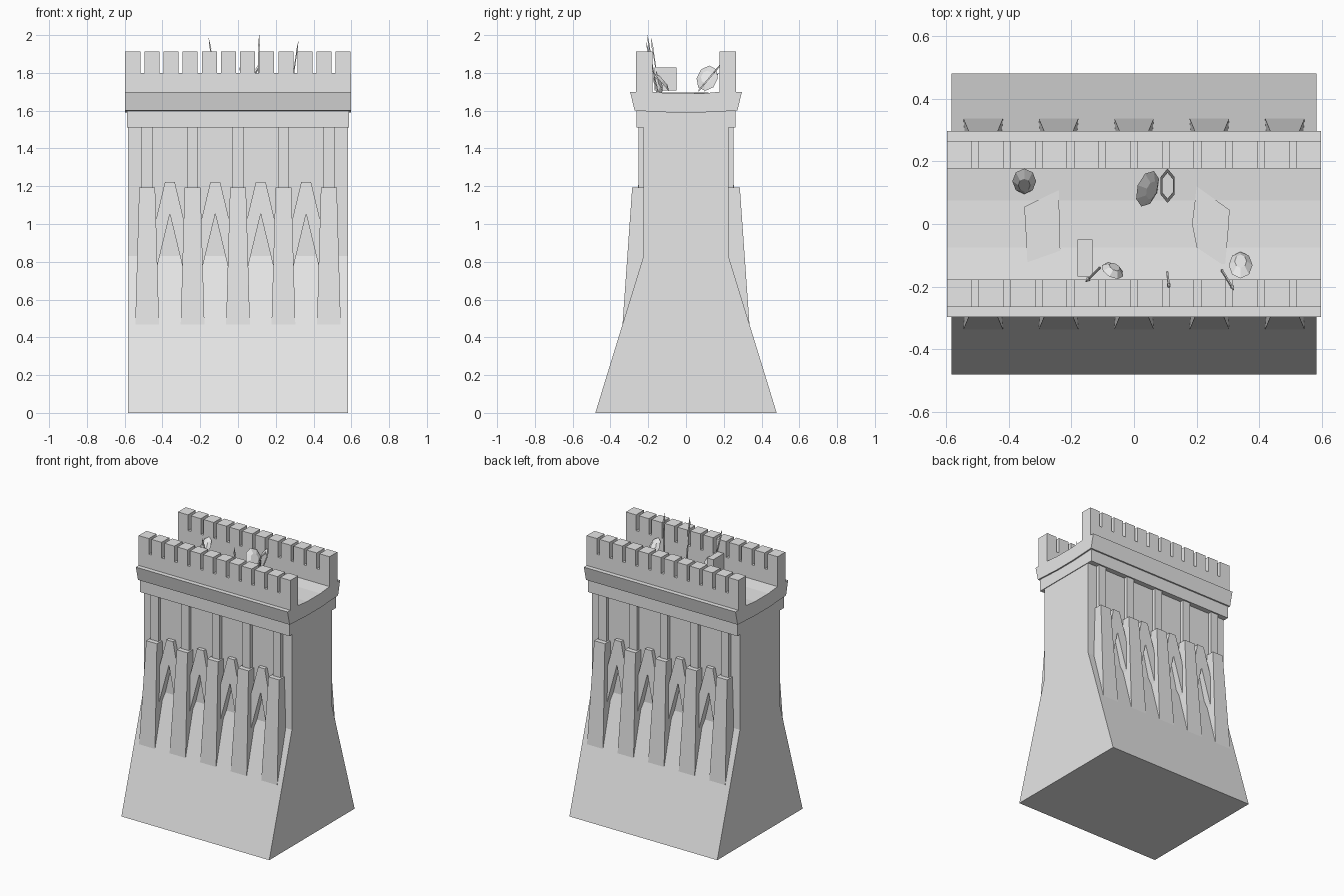
import bpy, bmesh, math
from mathutils import Vector, Matrix

if "Cube" in bpy.data.objects:
    bpy.data.objects.remove(bpy.data.objects["Cube"])

stone = bpy.data.materials.new("pale_stone")
stone.diffuse_color = (0.8, 0.8, 0.8, 1)
stone.use_nodes = True
stone.node_tree.nodes["Principled BSDF"].inputs["Base Color"].default_value = stone.diffuse_color


def finish(name, bm):
    bmesh.ops.recalc_face_normals(bm, faces=bm.faces)
    me = bpy.data.meshes.new(name)
    bm.to_mesh(me)
    bm.free()
    me.materials.append(stone)
    ob = bpy.data.objects.new(name, me)
    bpy.context.collection.objects.link(ob)
    return ob


def loft(bm, ring_a, ring_b):
    """Closed solid between two rings with equal point counts."""
    a = [bm.verts.new(p) for p in ring_a]
    b = [bm.verts.new(p) for p in ring_b]
    bm.faces.new(a)
    bm.faces.new(b[::-1])
    n = len(a)
    for i in range(n):
        bm.faces.new((a[i], b[i], b[(i + 1) % n], a[(i + 1) % n]))


def along_x(bm, profile, x0, x1):
    loft(bm, [(x0, y, z) for y, z in profile], [(x1, y, z) for y, z in profile])


def box(bm, x0, x1, y0, y1, z0, z1):
    along_x(bm, [(y0, z0), (y1, z0), (y1, z1), (y0, z1)], x0, x1)


def mirrored(half):
    """Complete a right-hand (y, z) outline, listed bottom to top."""
    return half + [(-y, z) for y, z in reversed(half)]


# Battered wall body
bm = bmesh.new()
along_x(bm, mirrored([(0.48, 0), (0.225, 0.83), (0.225, 1.53)]), -0.582, 0.582)
finish("wall_body", bm)

# Plain band under the cornice
bm = bmesh.new()
box(bm, -0.587, 0.587, -0.262, 0.262, 1.512, 1.605)
finish("upper_band", bm)

# Flared cornice with a shallow dished walkway
bm = bmesh.new()
along_x(bm, mirrored([(0.075, 1.59), (0.272, 1.60), (0.296, 1.70),
                      (0.18, 1.70), (0.075, 1.69)]), -0.597, 0.597)
finish("cornice_walkway", bm)

PITCH = 0.2405
for s, side in ((-1, "front"), (1, "back")):
    # Parapet and merlons
    bm = bmesh.new()
    y0, y1 = sorted((s * 0.177, s * 0.264))
    box(bm, -0.597, 0.597, y0, y1, 1.69, 1.80)
    finish(side + "_parapet", bm)
    bm = bmesh.new()
    for i in range(12):
        x = -0.597 + i * 0.1013
        box(bm, x, x + 0.0795, y0, y1, 1.80, 1.912)
    finish(side + "_merlons", bm)

    # Tapered buttresses with slim pilasters above
    bm = bmesh.new()
    bp = bmesh.new()
    for i in range(-2, 3):
        cx = i * PITCH

        def ring(w, inner, outer, z):
            return [(cx - w, s * inner, z), (cx + w, s * inner, z),
                    (cx + w, s * outer, z), (cx - w, s * outer, z)]
        loft(bm, ring(0.063, 0.2, 0.336, 0.468), ring(0.042, 0.2, 0.285, 1.192))
        loft(bp, ring(0.03, 0.2, 0.252, 1.18), ring(0.03, 0.2, 0.252, 1.515))
    finish(side + "_buttresses", bm)
    finish(side + "_pilasters", bp)

    # Pointed arches between the buttresses
    bm = bmesh.new()
    half = [(0.026, 1.222), (0.085, 0.975), (0.085, 0.70), (0, 1.053)]
    outline = half + [(-x, z) for x, z in reversed(half[:3])]
    for i in range(4):
        cx = (i - 1.5) * PITCH
        loft(bm, [(cx + x, s * 0.2, z) for x, z in outline],
             [(cx + x, s * (0.252 + 0.055 * (1.222 - z)), z) for x, z in outline])
    finish(side + "_arches", bm)

# Wooden crate on the walkway
bm = bmesh.new()
box(bm, -0.18, -0.132, -0.168, -0.05, 1.708, 1.828)
finish("crate", bm)


# Leaning shields: shallow eight-sided domes
def shield(name, loc, normal, rx, ry):
    bm = bmesh.new()
    bmesh.ops.create_cone(bm, cap_ends=True, segments=8, radius1=1, radius2=0.5, depth=0.016)
    rot = Vector(normal).to_track_quat('Z', 'Y').to_matrix().to_4x4()
    bm.transform(Matrix.Translation(loc) @ rot @ Matrix.Diagonal((rx, ry, 1, 1)))
    finish(name, bm)


shield("shield_back_left", (-0.35, 0.13, 1.755), (0, -0.75, 0.6), 0.038, 0.065)
shield("shield_back_middle", (0.05, 0.11, 1.775), (0.85, -0.3, 0.45), 0.06, 0.075)
shield("shield_front_right", (0.34, -0.125, 1.755), (0, 0.7, 0.6), 0.038, 0.065)
shield("shield_front_middle", (-0.065, -0.143, 1.74), (0.4, 0.75, 0.4), 0.038, 0.05)

# Six-sided hoop
bm = bmesh.new()
for i in range(6):
    pts = []
    for k in (i, i + 1):
        a = k * math.pi / 3 + math.pi / 6
        c, d = math.cos(a), math.sin(a)
        pts.append([(0.107 + c * 0.026 * r, 0.122 + d * 0.055 * r, 1.765 + d * 0.065 * r + h)
                    for r, h in ((1, 0), (0.75, 0), (0.75, 0.012), (1, 0.012))])
    loft(bm, *pts)
finish("hoop", bm)

# Spears leaning on the front parapet
for n, (p, q) in enumerate([((-0.11, -0.14, 1.70), (-0.155, -0.185, 1.985)),
                            ((0.106, -0.155, 1.70), (0.112, -0.205, 2.0)),
                            ((0.28, -0.148, 1.70), (0.319, -0.212, 1.965))]):
    bm = bmesh.new()
    p, q = Vector(p), Vector(q)
    m = p.lerp(q, 0.8)

    def square(c, r):
        return [c + Vector((r * a, r * b, 0)) for a, b in ((-1, -1), (1, -1), (1, 1), (-1, 1))]
    loft(bm, square(p, 0.003), square(m, 0.003))
    loft(bm, square(m, 0.005), square(q, 0.0005))
    finish("spear_%d" % (n + 1), bm)

# Hides lying on the walkway
for name, pts in (
        ("hide_left", [(-0.35, 0.055), (-0.24, 0.108), (-0.235, -0.085), (-0.34, -0.122), (-0.345, -0.03)]),
        ("hide_right", [(0.2, 0.12), (0.305, 0.045), (0.3, -0.03), (0.29, -0.135), (0.2, -0.075), (0.185, 0.0)])):
    bm = bmesh.new()
    loft(bm, [(x, y, 1.688) for x, y in pts], [(x, y, 1.695) for x, y in pts])
    finish(name, bm)
